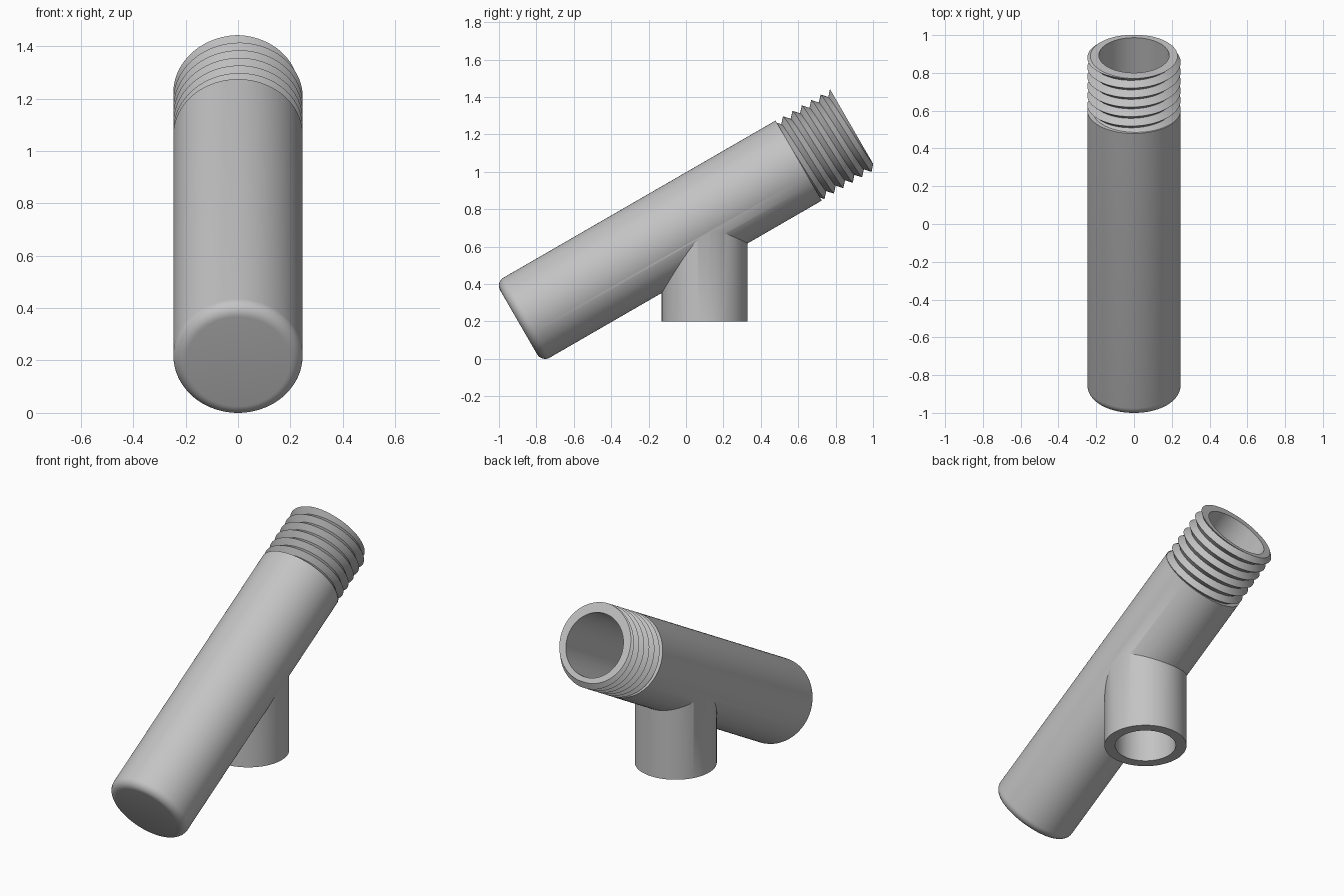
import bpy, bmesh
from math import sin, cos, pi, radians
from mathutils import Matrix

if "Cube" in bpy.data.objects:
    bpy.data.objects.remove(bpy.data.objects["Cube"])

SEG = 96
R, BORE = 0.247, 0.186            # main pipe outer and inner radius
BODY, THREAD = 1.729, 0.336       # plain length, threaded length
PITCH, DEPTH, FIRST = 0.058, 0.032, 0.046
TILT = Matrix.Translation((0, -0.895, 0.1956)) @ Matrix.Rotation(radians(-60), 4, 'X')
DROP = Matrix.Translation((0, 0.10, 0))

grey = bpy.data.materials.new("pipe_grey")
grey.use_nodes = True
COLOUR = (0.55, 0.55, 0.55, 1)
grey.diffuse_color = COLOUR
grey.node_tree.nodes["Principled BSDF"].inputs["Base Color"].default_value = COLOUR


def surface(name, columns, matrix):
    """Skin a list of columns, weld the seam and place the result."""
    bm = bmesh.new()
    cols = [[bm.verts.new(p) for p in col] for col in columns]
    for a, b in zip(cols, cols[1:]):
        for i in range(len(a) - 1):
            bm.faces.new((a[i], b[i], b[i + 1], a[i + 1]))
    bmesh.ops.remove_doubles(bm, verts=bm.verts, dist=1e-5)
    bmesh.ops.recalc_face_normals(bm, faces=bm.faces)
    bm.transform(matrix)
    mesh = bpy.data.meshes.new(name)
    bm.to_mesh(mesh)
    bm.free()
    obj = bpy.data.objects.new(name, mesh)
    bpy.context.collection.objects.link(obj)
    mesh.materials.append(grey)
    return obj


def column(turn, profile):
    """Profile of (radius, height) at a turn counted from the upper side."""
    a = 2 * pi * turn - pi / 2
    return [(r * cos(a), r * sin(a), h) for r, h in profile]


def lathe(name, profile, matrix):
    return surface(name, [column(i / SEG, profile) for i in range(SEG + 1)], matrix)


def rod(name, radius, low, high, matrix):
    return lathe(name, [(0, low), (radius, low), (radius, high), (0, high)], matrix)


def activate(obj):
    bpy.ops.object.select_all(action='DESELECT')
    obj.select_set(True)
    bpy.context.view_layer.objects.active = obj


def combine(obj, other, operation):
    mod = obj.modifiers.new(operation.lower(), 'BOOLEAN')
    mod.object, mod.operation, mod.solver = other, operation, 'EXACT'
    activate(obj)
    bpy.ops.object.modifier_apply(modifier=mod.name)
    bpy.data.objects.remove(other)


# Main pipe with a rounded closed foot
fillet = 0.05
arc = [(R - fillet + fillet * sin(a), fillet - fillet * cos(a))
       for a in (pi / 2 * i / 8 for i in range(9))]
pipe = lathe("pipe_body", [(0, 0)] + arc + [(R, BODY), (0, BODY)], TILT)

# Vertical outlet joined below, then both passages hollowed out
combine(pipe, rod("outlet", 0.23, 0.20, 0.72, DROP), 'UNION')
combine(pipe, rod("bore_cutter", BORE, 0.06, BODY + 0.1, TILT), 'DIFFERENCE')
combine(pipe, rod("outlet_cutter", 0.17, 0.10, 0.77, DROP), 'DIFFERENCE')


# Helical screw thread with flat rim and inner wall
def thread_column(turn):
    rows = []
    for k in range(-5, 13):
        h = min(max(FIRST + PITCH * (turn + k / 2), 0), THREAD)
        u = (h - FIRST) / PITCH - turn
        rows.append((R - 2 * DEPTH * abs(u - round(u)), BODY + h))
    return column(turn, rows + [(BORE, BODY + THREAD), (BORE, BODY)])


thread = surface("screw_thread", [thread_column(i / SEG) for i in range(SEG + 1)], TILT)

for obj in (pipe, thread):
    activate(obj)
    bpy.ops.object.shade_smooth_by_angle(angle=radians(30))
